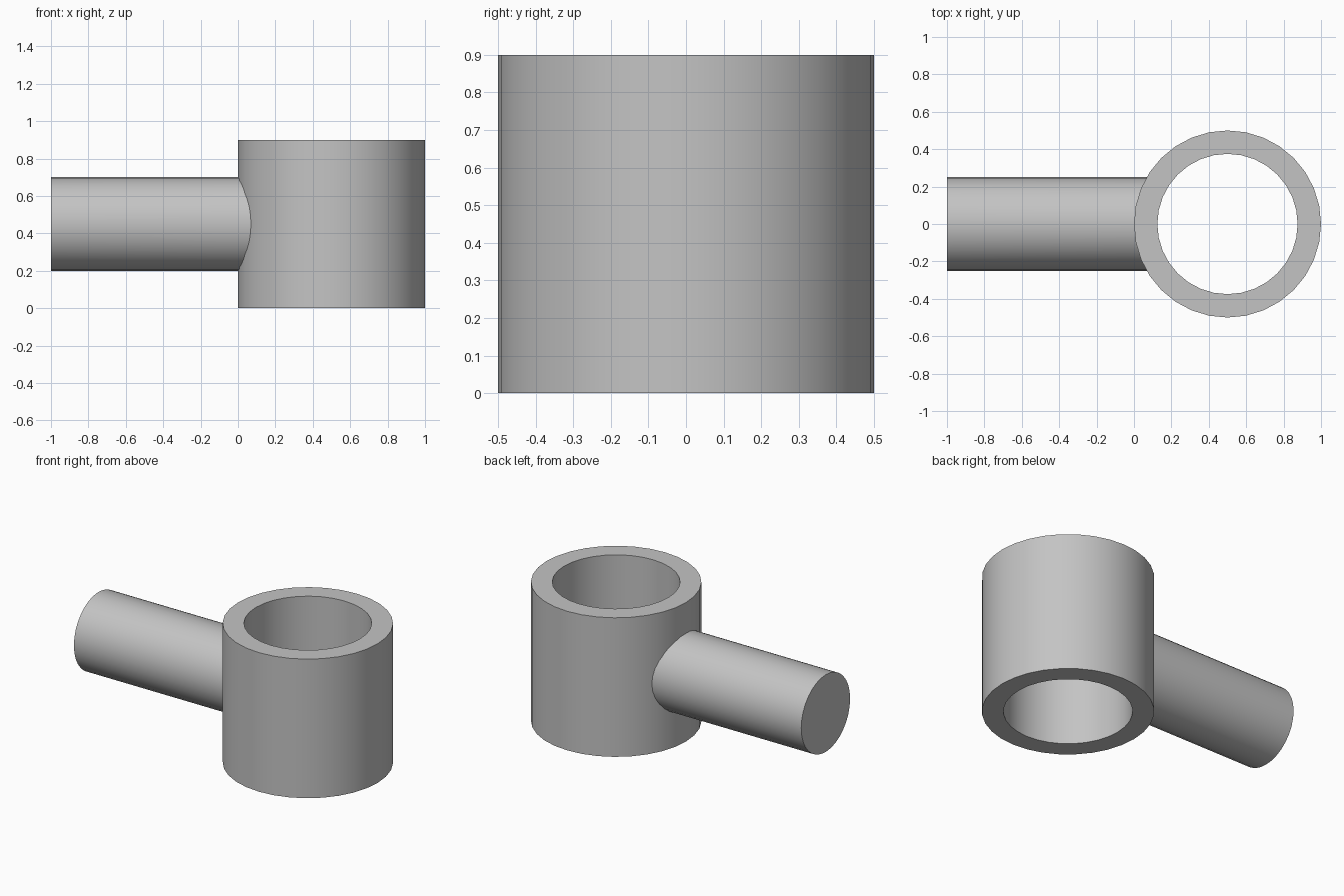
import bpy
import bmesh
import math
from mathutils import Matrix

SIDES = 32
OUTER, BORE, HEIGHT = 0.5, 0.375, 0.9
ROD_RADIUS = 0.25
CENTRE_X = 0.5

cube = bpy.data.objects.get("Cube")
if cube:
    bpy.data.objects.remove(cube, do_unlink=True)

grey = bpy.data.materials.new("plain grey")
grey.use_nodes = True
colour = (0.55, 0.55, 0.55, 1)
grey.diffuse_color = colour
grey.node_tree.nodes["Principled BSDF"].inputs["Base Color"].default_value = colour


def add_part(name, bm):
    """Turn a bmesh into a grey object with smooth walls and sharp rims."""
    bmesh.ops.recalc_face_normals(bm, faces=bm.faces)
    mesh = bpy.data.meshes.new(name)
    bm.to_mesh(mesh)
    bm.free()
    mesh.materials.append(grey)
    part = bpy.data.objects.new(name, mesh)
    bpy.context.collection.objects.link(part)
    bpy.ops.object.select_all(action="DESELECT")
    part.select_set(True)
    bpy.context.view_layer.objects.active = part
    bpy.ops.object.shade_smooth_by_angle(angle=math.radians(30))
    return part


# Upright sleeve: a rectangular wall section turned about the vertical axis
bm = bmesh.new()
section = [(BORE, 0), (OUTER, 0), (OUTER, HEIGHT), (BORE, HEIGHT)]
corners = [bm.verts.new((CENTRE_X + r, 0, z)) for r, z in section]
edges = [bm.edges.new((corners[i], corners[i - 1])) for i in range(len(corners))]
bmesh.ops.spin(bm, geom=corners + edges, cent=(CENTRE_X, 0, 0), axis=(0, 0, 1),
               angle=math.tau, steps=SIDES, use_merge=False)
bmesh.ops.remove_doubles(bm, verts=bm.verts, dist=0.0001)
add_part("sleeve", bm)

# Solid side rod, its inner end curved to sit just inside the sleeve wall
bm = bmesh.new()
bmesh.ops.create_cone(bm, cap_ends=True, segments=SIDES, radius1=ROD_RADIUS,
                      radius2=ROD_RADIUS, depth=1,
                      matrix=Matrix.Translation((-0.5, 0, HEIGHT / 2))
                      @ Matrix.Rotation(math.pi / 2, 4, "Y"))
inner_cap = [f for f in bm.faces if all(v.co.x > -0.1 for v in f.verts)]
bmesh.ops.delete(bm, geom=inner_cap, context="FACES_ONLY")
for v in bm.verts:
    if v.co.x > -0.1:
        v.co.x = CENTRE_X - math.sqrt(OUTER ** 2 - v.co.y ** 2) + 0.02
add_part("side_rod", bm)
